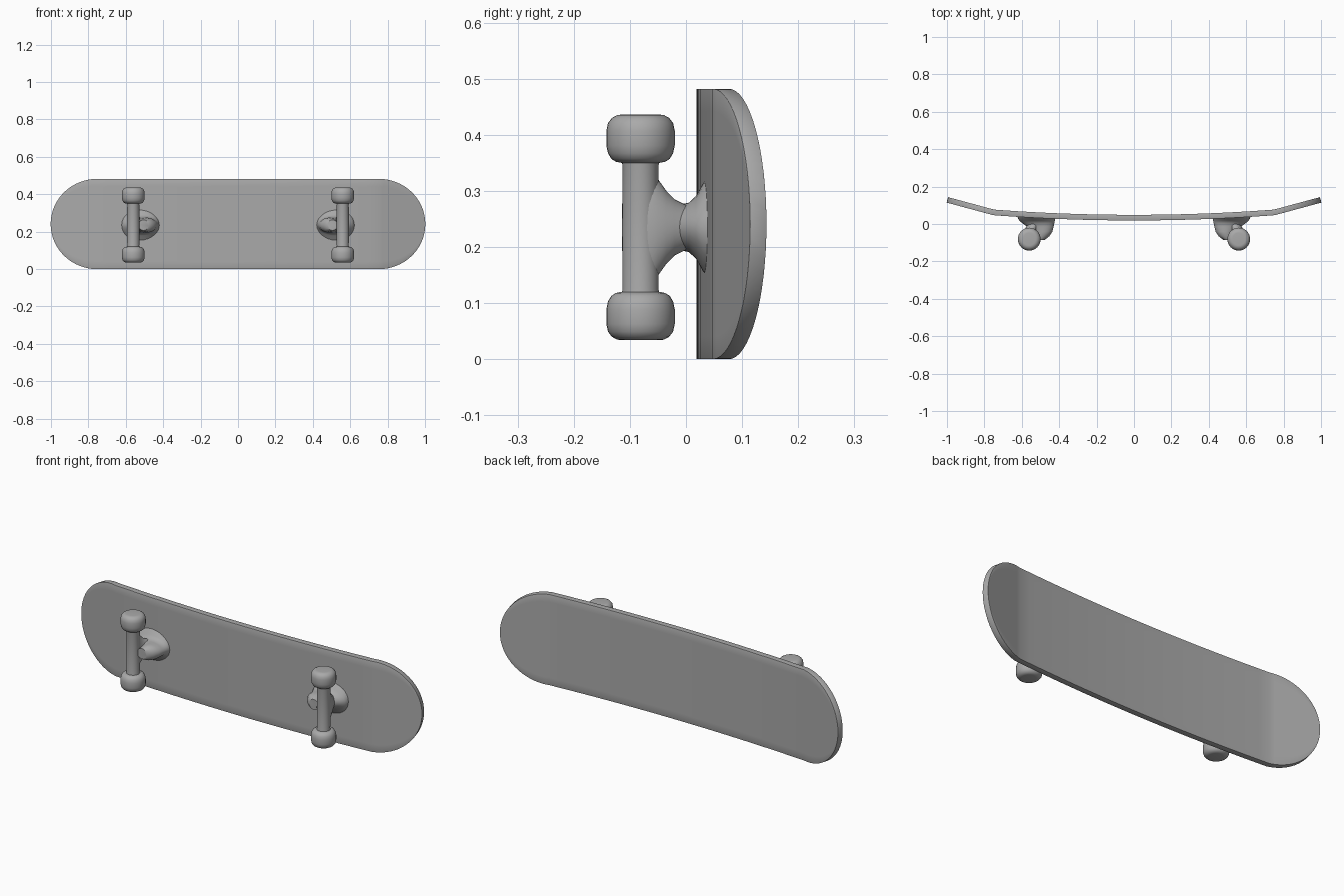
import bpy, bmesh, math
from mathutils import Vector

if "Cube" in bpy.data.objects:
    bpy.data.objects.remove(bpy.data.objects["Cube"])

# One plain grey for everything
GREY = (0.4, 0.4, 0.4, 1.0)
grey = bpy.data.materials.new("plain_grey")
grey.diffuse_color = GREY
grey.use_nodes = True
grey.node_tree.nodes["Principled BSDF"].inputs["Base Color"].default_value = GREY

DECK_Z = 0.241       # middle height of the board, which stands on its long edge
TRUCK_Z = 0.235


def finish(name, bm, angle=45):
    bmesh.ops.recalc_face_normals(bm, faces=bm.faces)
    mesh = bpy.data.meshes.new(name)
    bm.to_mesh(mesh)
    bm.free()
    mesh.materials.append(grey)
    ob = bpy.data.objects.new(name, mesh)
    bpy.context.collection.objects.link(ob)
    bpy.ops.object.select_all(action='DESELECT')
    ob.select_set(True)
    bpy.context.view_layer.objects.active = ob
    bpy.ops.object.shade_smooth_by_angle(angle=math.radians(angle))
    return ob


def loft(name, rings, axis, n=32):
    """Skin capped ellipses; each ring is (centre, radius along x, other radius)."""
    other = Vector((0, 1, 0)) if axis == 'Z' else Vector((0, 0, 1))
    bm = bmesh.new()
    loops = []
    for centre, ra, rb in rings:
        loops.append([bm.verts.new(Vector(centre)
                      + Vector((ra * math.cos(2 * math.pi * i / n), 0, 0))
                      + other * rb * math.sin(2 * math.pi * i / n)) for i in range(n)])
    for a, b in zip(loops, loops[1:]):
        for i in range(n):
            j = (i + 1) % n
            bm.faces.new((a[i], a[j], b[j], b[i]))
    bm.faces.new(loops[0])
    bm.faces.new(loops[-1])
    return finish(name, bm)


# Deck: gently bowed middle, upturned rounded ends
def deck_y(x):
    x = abs(x)
    if x < 0.75:
        return 0.034 + 0.028 * (x / 0.75) ** 2
    return 0.062 + 0.27 * (x - 0.75)


def build_deck():
    half = 0.241
    stations = [(0.75 * i / 12, half) for i in range(-12, 13)]
    for i in range(1, 17):
        t = math.pi / 2 * i / 16
        x, h = 0.75 + 0.248 * math.sin(t), half * math.cos(t)
        stations += [(x, h), (-x, h)]
    stations.sort()
    steps = 12
    bm = bmesh.new()
    rows = [[bm.verts.new((x, deck_y(x), DECK_Z + h * (2 * k / steps - 1)))
             for k in range(steps + 1)] for x, h in stations]
    for a, b in zip(rows, rows[1:]):
        for k in range(steps):
            bm.faces.new((a[k], b[k], b[k + 1], a[k + 1]))
    bmesh.ops.remove_doubles(bm, verts=bm.verts, dist=0.0005)
    ob = finish("deck", bm)
    solid = ob.modifiers.new("thickness", 'SOLIDIFY')
    solid.thickness = 0.03
    solid.offset = 0
    bevel = ob.modifiers.new("soft_edge", 'BEVEL')
    bevel.width = 0.007
    bevel.segments = 2
    bevel.limit_method = 'ANGLE'
    bevel.angle_limit = math.radians(50)


build_deck()

# Trucks and wheels, mirrored to both ends
AXLE_X, AXLE_Y = 0.56, -0.081
WHEEL = [(-0.043, 0.034), (-0.041, 0.044), (-0.036, 0.052), (-0.026, 0.058),
         (-0.012, 0.061), (0.014, 0.061), (0.028, 0.058), (0.037, 0.051),
         (0.042, 0.042), (0.043, 0.034)]
# (y, x, radius along x, radius along z)
HANGER = [(-0.085, 0.56, 0.030, 0.120), (-0.065, 0.56, 0.031, 0.108),
          (-0.050, 0.558, 0.031, 0.086), (-0.035, 0.553, 0.032, 0.065),
          (-0.020, 0.546, 0.033, 0.050), (0.0, 0.535, 0.035, 0.040)]
MOUNT = [(0.045, 0.52, 0.104, 0.095), (0.030, 0.52, 0.100, 0.078),
         (0.018, 0.518, 0.095, 0.056), (0.005, 0.512, 0.086, 0.044),
         (-0.015, 0.500, 0.070, 0.040), (-0.040, 0.488, 0.052, 0.040),
         (-0.065, 0.492, 0.040, 0.037), (-0.085, 0.505, 0.028, 0.028)]

for side, s in (("left", 1), ("right", -1)):
    loft(side + "_axle", [((s * AXLE_X, AXLE_Y, TRUCK_Z + z), r, r) for z, r in
         ((-0.13, 0.036), (-0.11, 0.032), (0, 0.033), (0.11, 0.032), (0.13, 0.036))], 'Z')
    for part, rings in (("hanger", HANGER), ("mount", MOUNT)):
        loft(side + "_truck_" + part,
             [((s * x, y, TRUCK_Z), rx, rz) for y, x, rx, rz in rings], 'Y')
    for level, d in (("upper", 1), ("lower", -1)):
        loft(side + "_" + level + "_wheel",
             [((s * AXLE_X, AXLE_Y, TRUCK_Z + d * (0.158 + z)), r, r)
              for z, r in WHEEL], 'Z')
